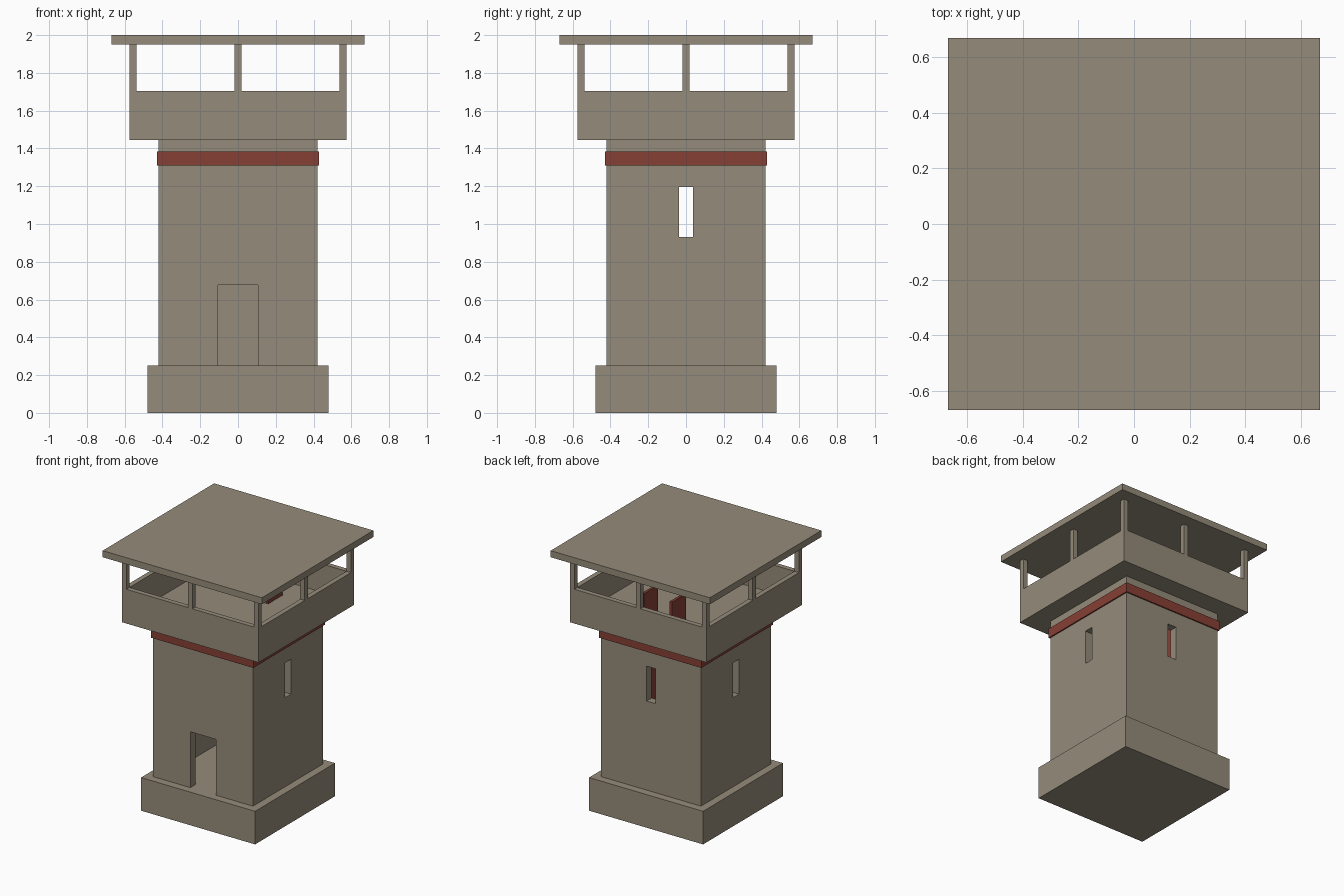
import bpy

if "Cube" in bpy.data.objects:
    bpy.data.objects.remove(bpy.data.objects["Cube"])

def material(name, rgb):
    m = bpy.data.materials.new(name)
    m.diffuse_color = (*rgb, 1)
    m.use_nodes = True
    m.node_tree.nodes["Principled BSDF"].inputs["Base Color"].default_value = m.diffuse_color
    return m

STONE = material("stone", (0.30, 0.26, 0.195))
RED = material("red_paint", (0.24, 0.05, 0.035))

def box(name, x, y, z, mat=STONE):
    """Box from (min, max) ranges on each axis."""
    lo, hi = zip(x, y, z)
    bpy.ops.mesh.primitive_cube_add(size=1, location=[(a + b) / 2 for a, b in zip(lo, hi)])
    o = bpy.context.object
    o.name = name
    o.scale = [b - a for a, b in zip(lo, hi)]
    bpy.ops.object.transform_apply(location=False, rotation=False, scale=True)
    o.data.materials.append(mat)
    return o

def block(name, r, z, mat=STONE):
    """Square block centred on the tower axis."""
    return box(name, (-r, r), (-r, r), z, mat)

def cut(target, *ranges):
    """Subtract a box from the target."""
    cutter = box("cutter", *ranges)
    cutter.hide_render = True
    mod = target.modifiers.new("opening", 'BOOLEAN')
    mod.operation, mod.solver, mod.object = 'DIFFERENCE', 'EXACT', cutter
    bpy.ops.object.select_all(action='DESELECT')
    target.select_set(True)
    bpy.context.view_layer.objects.active = target
    bpy.ops.object.modifier_apply(modifier=mod.name)
    bpy.data.objects.remove(cutter)

# Plinth
block("plinth", 0.48, (0, 0.252))

# Hollow shaft with a front door and slit windows on the other three sides
shaft = block("shaft", 0.42, (0.252, 1.445))
IN = (-0.36, 0.36)
cut(shaft, IN, IN, (0.2, 1.5))
cut(shaft, (-0.107, 0.107), (-0.5, -0.3), (0.2, 0.677))
SLIT, SLIT_Z = (-0.037, 0.037), (0.93, 1.195)
cut(shaft, (-0.5, 0.5), SLIT, SLIT_Z)
cut(shaft, SLIT, (0.3, 0.5), SLIT_Z)

# Painted band around the shaft
band = block("band", 0.43, (1.31, 1.385), RED)
cut(band, (-0.415, 0.415), (-0.415, 0.415), (1.2, 1.5))

# Lookout gallery: parapet, floor and ladder hatch
gallery = block("gallery", 0.575, (1.445, 1.705))
cut(gallery, (-0.537, 0.537), (-0.537, 0.537), (1.49, 1.8))
cut(gallery, (-0.135, 0.135), (0.17, 0.355), (1.4, 1.6))

# Posts at the corners and the middle of each side
P = 0.556
for i in (-1, 0, 1):
    for j in (-1, 0, 1):
        if i or j:
            box("post", (i * P - 0.019, i * P + 0.019), (j * P - 0.019, j * P + 0.019), (1.705, 1.95))

# Flat roof
block("roof", 0.67, (1.95, 2.0))

# Ladder side rails inside, rising through the hatch
for s in (-1, 1):
    box("ladder_rail", sorted((s * 0.108, s * 0.128)), (0.18, 0.35), (0.252, 1.70), RED)
